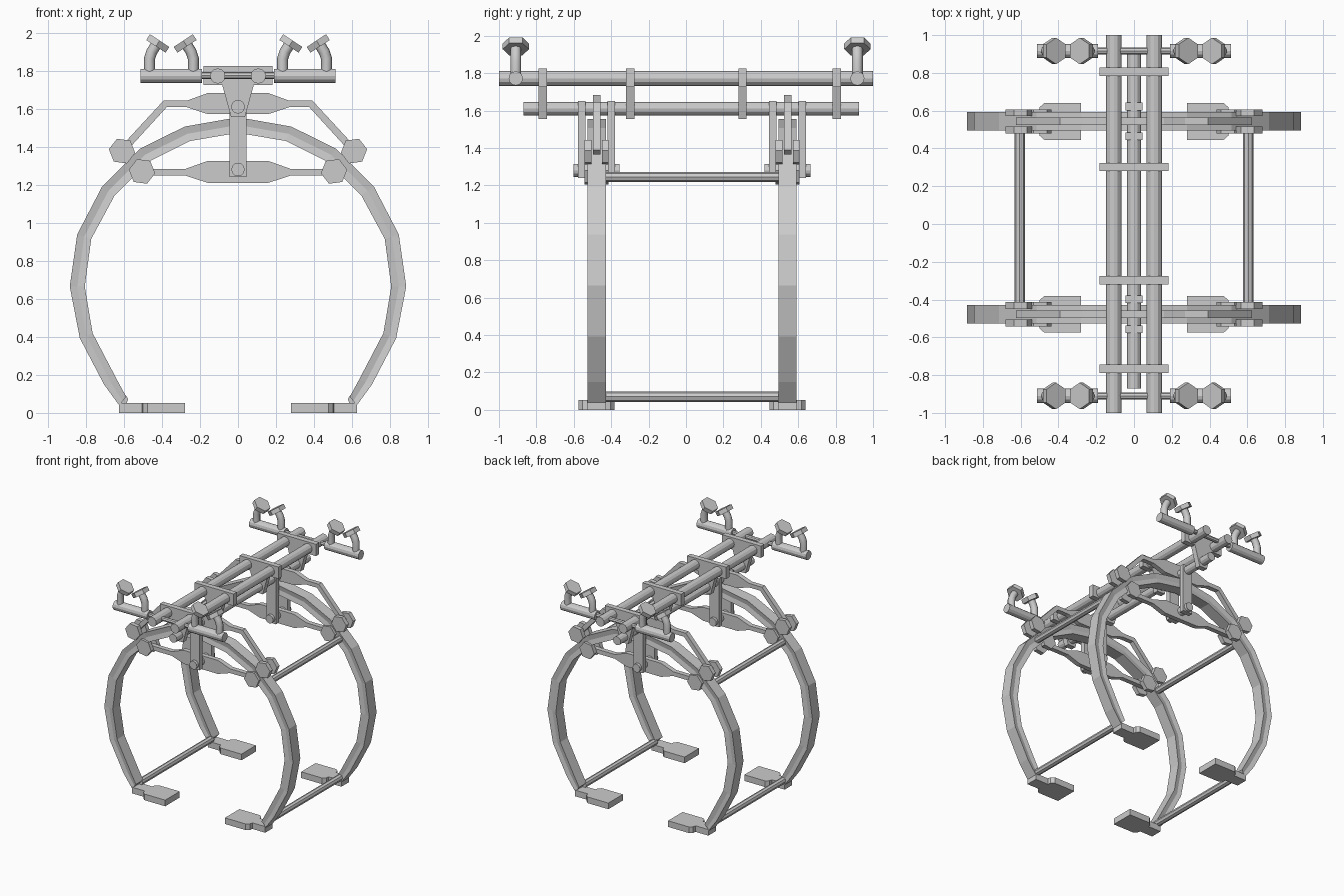
import bpy, bmesh, math
from mathutils import Vector

if "Cube" in bpy.data.objects:
    bpy.data.objects.remove(bpy.data.objects["Cube"])


def finish(name, bm):
    bmesh.ops.recalc_face_normals(bm, faces=bm.faces)
    me = bpy.data.meshes.new(name)
    bm.to_mesh(me)
    bm.free()
    ob = bpy.data.objects.new(name, me)
    bpy.context.collection.objects.link(ob)
    return ob


def prism(name, pts, axis, a, b):
    """Extrude a 2D outline: axis 'y' takes (x, z) points, axis 'z' takes (x, y)."""
    bm = bmesh.new()
    put = (lambda p, t: (p[0], t, p[1])) if axis == 'y' else (lambda p, t: (p[0], p[1], t))
    lo = [bm.verts.new(put(p, a)) for p in pts]
    hi = [bm.verts.new(put(p, b)) for p in pts]
    bm.faces.new(lo)
    bm.faces.new(hi)
    n = len(pts)
    for i in range(n):
        j = (i + 1) % n
        bm.faces.new((lo[i], lo[j], hi[j], hi[i]))
    return finish(name, bm)


def rod(name, p0, p1, r, n=12, turn=0.0):
    """Straight n-sided rod between two points."""
    p0, p1 = Vector(p0), Vector(p1)
    d = (p1 - p0).normalized()
    u = Vector((0, 1, 0)) if abs(d.y) < 0.9 else Vector((1, 0, 0))
    v = d.cross(u)
    bm = bmesh.new()
    ang = [turn + 2 * math.pi * i / n for i in range(n)]
    off = [(u * math.cos(t) + v * math.sin(t)) * r for t in ang]
    lo = [bm.verts.new(p0 + o) for o in off]
    hi = [bm.verts.new(p1 + o) for o in off]
    bm.faces.new(lo)
    bm.faces.new(hi)
    for i in range(n):
        j = (i + 1) % n
        bm.faces.new((lo[i], lo[j], hi[j], hi[i]))
    return finish(name, bm)


def mirrored(half):
    """Outline from a right half, both ends may lie on x = 0."""
    return half + [(-x, z) for x, z in reversed(half) if x > 1e-6]


OUTER = [(0.625, 0.04), (0.705, 0.15), (0.832, 0.393), (0.885, 0.665), (0.846, 0.938),
         (0.715, 1.19), (0.515, 1.39), (0.28, 1.506), (0, 1.555)]
INNER = [(0.588, 0.085), (0.637, 0.175), (0.765, 0.42), (0.806, 0.665), (0.772, 0.915),
         (0.648, 1.145), (0.468, 1.323), (0.252, 1.43), (0, 1.473)]


def hoop(name, yc, h=0.049, g=0.008):
    """Open arch with a shallow groove along the front and back faces."""
    outer = OUTER + [(-x, z) for x, z in OUTER[-2::-1]]
    inner = INNER + [(-x, z) for x, z in INNER[-2::-1]]
    bm = bmesh.new()
    rings = []
    for o, n in zip(outer, inner):
        m = ((o[0] + n[0]) / 2, (o[1] + n[1]) / 2)
        sec = [(o, -h), (m, -h + g), (n, -h), (n, h), (m, h - g), (o, h)]
        rings.append([bm.verts.new((p[0], yc + y, p[1])) for p, y in sec])
    for a, b in zip(rings, rings[1:]):
        for i in range(6):
            j = (i + 1) % 6
            bm.faces.new((a[i], a[j], b[j], b[i]))
    bm.faces.new(rings[0])
    bm.faces.new(rings[-1])
    return finish(name, bm)


UPPER_ARM = mirrored([(0, 1.682), (0.16, 1.682), (0.27, 1.642), (0.392, 1.642), (0.625, 1.39),
                      (0.597, 1.365), (0.375, 1.608), (0.27, 1.608), (0.16, 1.572), (0, 1.572)])
LOWER_ARM = mirrored([(0, 1.325), (0.16, 1.325), (0.275, 1.284), (0.505, 1.284),
                      (0.505, 1.248), (0.275, 1.248), (0.16, 1.21), (0, 1.21)])
LINK = [(-0.045, 1.24), (0.045, 1.24), (0.045, 1.65), (-0.045, 1.65)]

# Front and rear frames
for side, yc in (("front", -0.478), ("rear", 0.543)):
    hoop(side + "_hoop", yc)
    prism(side + "_upper_arm", UPPER_ARM, 'y', yc - 0.02, yc + 0.02)
    prism(side + "_lower_arm", LOWER_ARM, 'y', yc - 0.02, yc + 0.02)
    rod(side + "_lower_pin", (0, yc - 0.123, 1.28), (0, yc + 0.123, 1.28), 0.035)
    for s in (-1, 1):
        # Vertical link plates either side of the hoop
        c = yc + s * 0.079
        prism(side + "_link_plate", LINK, 'y', c - 0.02, c + 0.02)
        # Paired hexagonal joint plates
        for k in (-1, 1):
            c = yc + k * 0.046
            for nm, x, z in (("upper", 0.61, 1.377), ("lower", 0.505, 1.27)):
                pts = [(s * (x + 0.07 * math.cos(math.radians(8 + 60 * i))),
                        z + 0.07 * math.sin(math.radians(8 + 60 * i))) for i in range(6)]
                prism(side + "_" + nm + "_joint", pts, 'y', c - 0.018, c + 0.018)
        # Stepped foot plate
        half = [(0.625, 0.05), (0.505, 0.05), (0.5, 0.075), (0.475, 0.097), (0.28, 0.097)]
        foot = half + [(x, -y) for x, y in reversed(half)]
        prism(side + "_foot", [(s * x, yc + y) for x, y in foot], 'z', 0, 0.052)

# Side tie bars joining the two hoops
for s in (-1, 1):
    for nm, z in (("upper", 1.245), ("lower", 0.07)):
        rod(nm + "_tie_bar", (s * 0.605, -0.45, z), (s * 0.605, 0.51, z), 0.027, 8)

# Spine and twin top rails
rod("spine_bar", (0, -0.87, 1.61), (0, 0.925, 1.61), 0.036)
for s in (-1, 1):
    rod("top_rail", (s * 0.107, -1, 1.772), (s * 0.107, 1, 1.772), 0.04)

# Hanger plates between rails and spine
HANGER = mirrored([(0, 1.825), (0.182, 1.825), (0.182, 1.725), (0.083, 1.725), (0.036, 1.555), (0, 1.555)])
for y in (-0.766, -0.298, 0.302, 0.806):
    prism("hanger_plate", HANGER, 'y', y - 0.022, y + 0.022)

# End crossbars with cradles
for yc in (-0.91, 0.916):
    rod("crossbar_core", (-0.25, yc, 1.775), (0.25, yc, 1.775), 0.018, 8)
    for s in (-1, 1):
        rod("crossbar_grip", (s * 0.19, yc, 1.772), (s * 0.513, yc, 1.772), 0.038)
        for k in (-1, 1):
            mid = s * 0.35
            # Bent post
            cu = bpy.data.curves.new("cradle_post", 'CURVE')
            cu.dimensions = '3D'
            cu.bevel_depth = 0.029
            cu.bevel_resolution = 2
            cu.use_fill_caps = True
            sp = cu.splines.new('POLY')
            path = [(0.115, 1.775), (0.115, 1.865), (0.103, 1.9), (0.078, 1.94)]
            sp.points.add(len(path) - 1)
            for p, (d, z) in zip(sp.points, path):
                p.co = (mid + k * d, yc, z, 1)
            bpy.context.collection.objects.link(bpy.data.objects.new("cradle_post", cu))
            # Tilted hexagonal pad facing its partner
            nrm = Vector((-k * 0.55, 0, 0.835))
            c = Vector((mid + k * 0.072, yc, 1.943))
            rod("cradle_pad", c - nrm * 0.018, c + nrm * 0.018, 0.07, 6)
